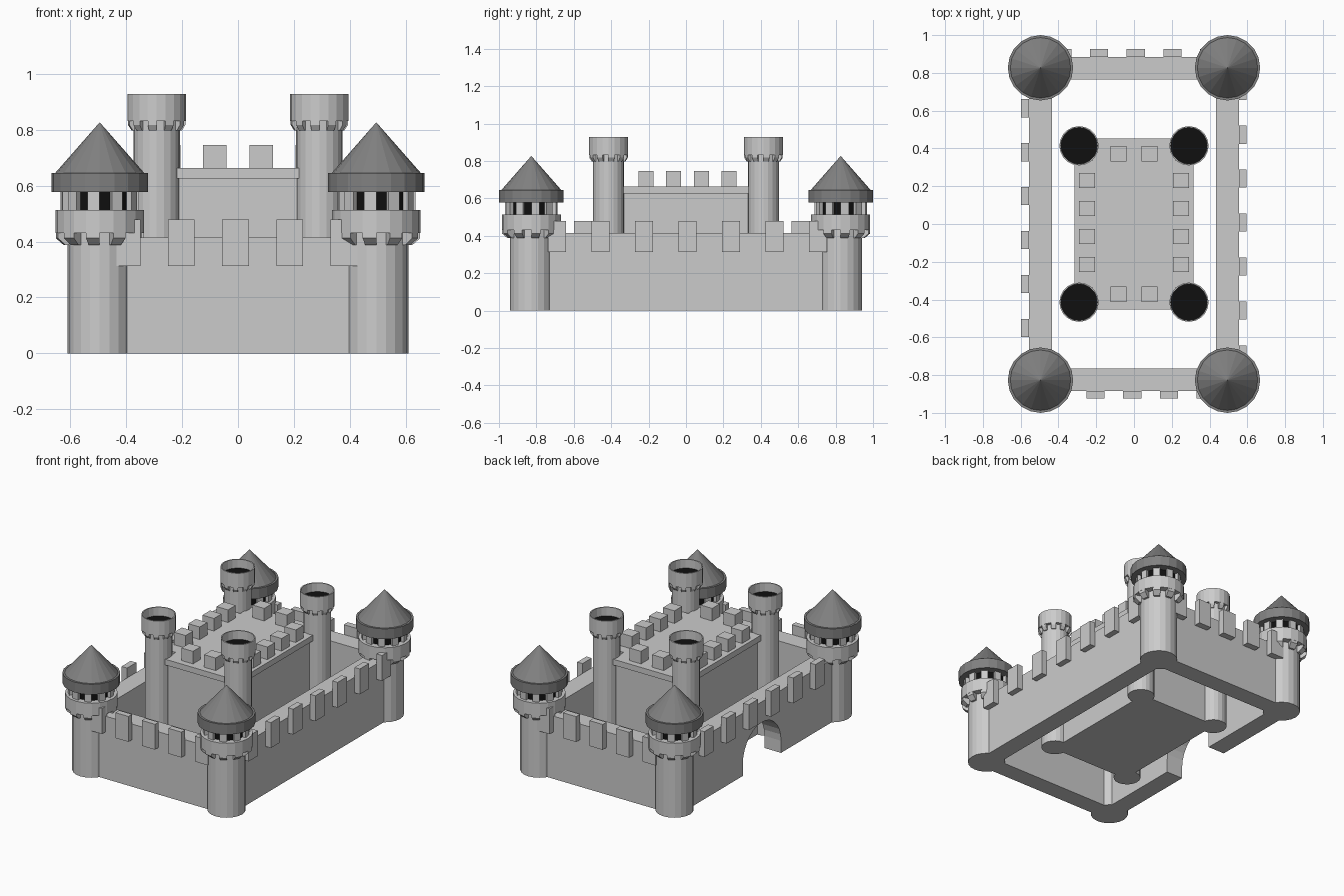
import bpy, bmesh
from math import sin, cos, pi

if "Cube" in bpy.data.objects:
    bpy.data.objects.remove(bpy.data.objects["Cube"])

SIDES = 20


def material(name, value):
    m = bpy.data.materials.new(name)
    m.diffuse_color = (value, value, value, 1)
    m.use_nodes = True
    m.node_tree.nodes["Principled BSDF"].inputs["Base Color"].default_value = m.diffuse_color
    return m


ROOF = material("dark_roof", 0.22)
BLACK = material("black_opening", 0.005)


def finish(name, bm, mat=None):
    bmesh.ops.remove_doubles(bm, verts=bm.verts, dist=1e-5)
    bmesh.ops.recalc_face_normals(bm, faces=bm.faces)
    me = bpy.data.meshes.new(name)
    bm.to_mesh(me)
    bm.free()
    ob = bpy.data.objects.new(name, me)
    bpy.context.collection.objects.link(ob)
    if mat:
        me.materials.append(mat)
    return ob


def add_prism(bm, pts, offset):
    """Extrude a 3D polygon along an offset vector."""
    f = bm.faces.new([bm.verts.new(p) for p in pts])
    new = bmesh.ops.extrude_face_region(bm, geom=[f], use_keep_orig=True)["geom"]
    bmesh.ops.translate(bm, verts=[v for v in new if isinstance(v, bmesh.types.BMVert)], vec=offset)


def add_box(bm, x0, x1, y0, y1, z0, z1):
    add_prism(bm, [(x0, y0, z0), (x1, y0, z0), (x1, y1, z0), (x0, y1, z0)], (0, 0, z1 - z0))


def lathe(name, cx, cy, profile, mat=None):
    """Revolve (radius, z) points about a vertical axis."""
    bm = bmesh.new()
    rings = []
    for r, z in profile:
        if r == 0:
            rings.append([bm.verts.new((cx, cy, z))] * SIDES)
        else:
            rings.append([bm.verts.new((cx + r * cos(2 * pi * i / SIDES),
                                        cy + r * sin(2 * pi * i / SIDES), z)) for i in range(SIDES)])
    for a, b in zip(rings, rings[1:]):
        for i in range(SIDES):
            j = (i + 1) % SIDES
            quad = list(dict.fromkeys([a[i], a[j], b[j], b[i]]))
            bm.faces.new(quad)
    return finish(name, bm, mat)


def sector_ring(name, cx, cy, section):
    """Blocks with a (radius, z) section on every second facet."""
    bm = bmesh.new()
    for k in range(0, SIDES, 2):
        ends = []
        for i in (k, k + 1):
            a = 2 * pi * i / SIDES
            ends.append([bm.verts.new((cx + r * cos(a), cy + r * sin(a), z)) for r, z in section])
        p, q = ends
        bm.faces.new(p)
        bm.faces.new(q[::-1])
        for i in range(len(p)):
            j = (i + 1) % len(p)
            bm.faces.new([p[i], q[i], q[j], p[j]])
    finish(name, bm)


def corner_tower(x, y):
    lathe("corner_tower_body", x, y, [(0, 0), (.115, 0), (.115, .43), (.158, .43), (.158, .513), (0, .513)])
    sector_ring("corner_tower_corbels", x, y,
                [(.10, .387), (.128, .387), (.157, .412), (.157, .432), (.10, .432)])
    lathe("lookout_dark_core", x, y, [(.118, .51), (.118, .58)], BLACK)
    sector_ring("lookout_posts", x, y, [(.115, .51), (.14, .51), (.14, .58), (.115, .58)])
    lathe("corner_tower_roof", x, y, [(0, .577), (.173, .577), (.173, .645), (.16, .645), (0, .827)], ROOF)


def keep_tower(x, y):
    lathe("keep_tower_body", x, y, [(0, 0), (.083, 0), (.083, .832), (.104, .832), (.104, .928),
                                    (.097, .928), (.097, .87)])
    lathe("keep_tower_dark_floor", x, y, [(.097, .87), (0, .87)], BLACK)
    sector_ring("keep_tower_corbels", x, y,
                [(.07, .798), (.09, .798), (.103, .818), (.103, .834), (.07, .834)])


for sx in (-1, 1):
    for sy in (-1, 1):
        corner_tower(sx * .495, sy * .827)
        keep_tower(sx * .291, sy * .414)

# Outer walls: the left one has an arched gate
TOP = .415
bm = bmesh.new()
add_box(bm, -.435, .435, -.885, -.765, 0, TOP)
add_box(bm, -.435, .435, .765, .885, 0, TOP)
add_box(bm, .435, .556, -.885, .885, 0, TOP)
arch = [(-.2 * cos(pi * i / 14), .08 + .2 * sin(pi * i / 14)) for i in range(15)]
outline = [(-.885, TOP), (-.885, 0), (-.2, 0)] + arch + [(.2, 0), (.885, 0), (.885, TOP)]
add_prism(bm, [(-.556, y, z) for y, z in outline], (.121, 0, 0))
finish("outer_walls", bm)

# Merlons hung on the outside of the walls
bm = bmesh.new()
W = .048
for i in range(5):
    c = -.397 + .194 * i
    add_box(bm, c - W, c + W, -.924, -.885, .312, .48)
    add_box(bm, -c - W, -c + W, .885, .927, .312, .48)
for i in range(7):
    c = -.69 + .2325 * i
    add_box(bm, .556, .595, c - W, c + W, .312, .48)
for i in range(6):
    c = -.55 + .2325 * i
    add_box(bm, -.597, -.556, c - W, c + W, .312, .48)
finish("wall_merlons", bm)

# Keep block with its ledge, notched at the corners for the towers
bm = bmesh.new()
add_box(bm, -.29, .29, -.43, .43, 0, .63)
finish("keep_block", bm)
bm = bmesh.new()
a, b, c, d = .314, .453, .22, .337
plan = [(c, -b), (c, -d), (a, -d), (a, d), (c, d), (c, b), (-c, b), (-c, d), (-a, d), (-a, -d), (-c, -d), (-c, -b)]
add_prism(bm, [(x, y, .625) for x, y in plan], (0, 0, .038))
finish("keep_ledge", bm)

# Keep merlons
bm = bmesh.new()
spots = [(sx * .083, sy * .372) for sx in (-1, 1) for sy in (-1, 1)]
spots += [(sx * .248, .008 + y) for sx in (-1, 1) for y in (-.222, -.074, .074, .222)]
for x, y in spots:
    add_box(bm, x - .042, x + .042, y - .04, y + .04, .66, .746)
finish("keep_merlons", bm)
